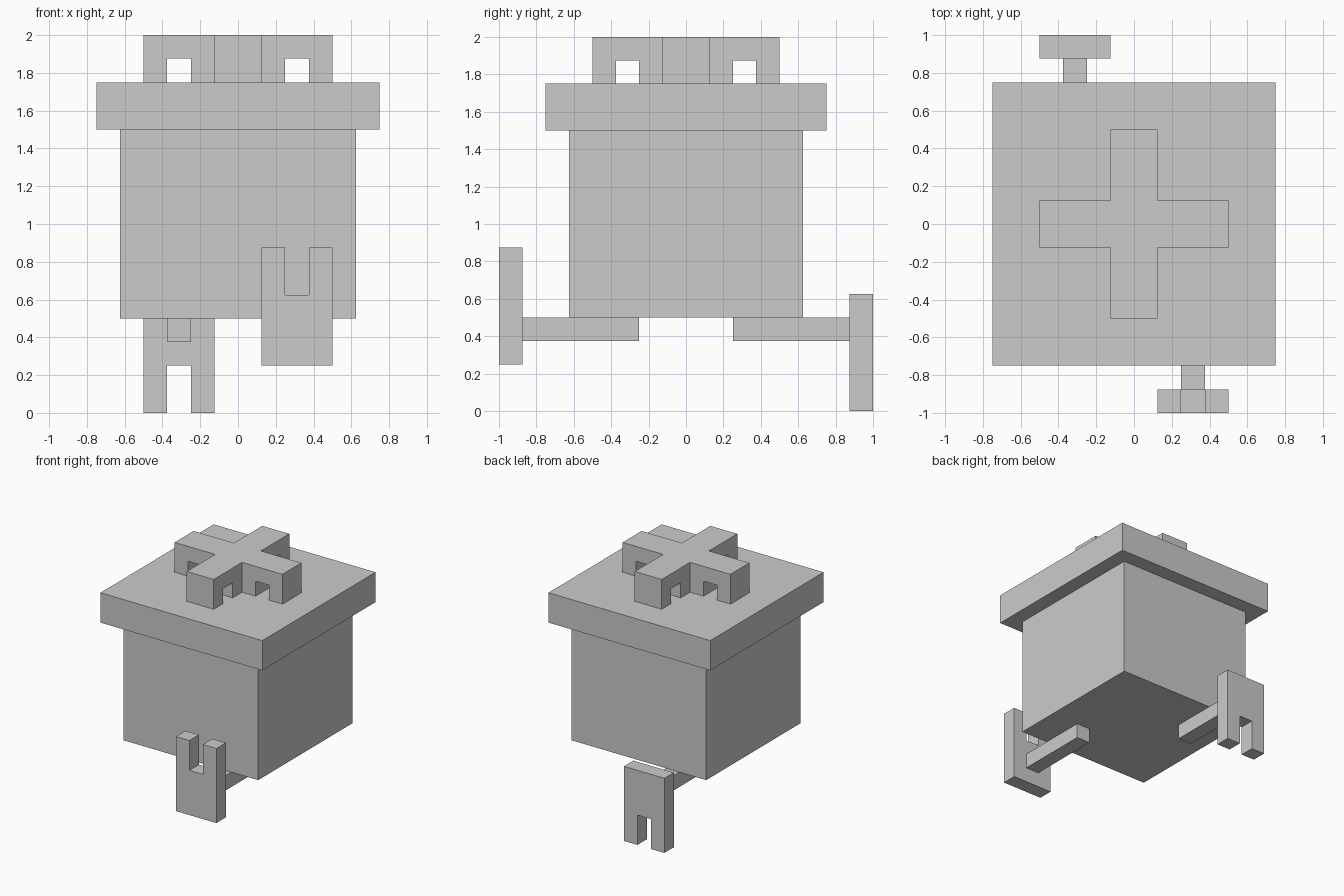
import bpy, bmesh
from math import pi
from mathutils import Matrix, Vector

if "Cube" in bpy.data.objects:
    bpy.data.objects.remove(bpy.data.objects["Cube"])


def finish(name, bm):
    bmesh.ops.recalc_face_normals(bm, faces=bm.faces)
    mesh = bpy.data.meshes.new(name)
    bm.to_mesh(mesh)
    bm.free()
    obj = bpy.data.objects.new(name, mesh)
    bpy.context.collection.objects.link(obj)
    return obj


def box(name, lo, hi):
    lo, hi = Vector(lo), Vector(hi)
    bm = bmesh.new()
    bmesh.ops.create_cube(bm, size=1, matrix=Matrix.Translation((lo + hi) / 2)
                          @ Matrix.Diagonal((*(hi - lo), 1)))
    return finish(name, bm)


def slab(name, profile, y0, y1, turn=0):
    """Extrude an XZ profile from y0 to y1, then turn it about z."""
    bm = bmesh.new()
    face = bm.faces.new([bm.verts.new((x, y0, z)) for x, z in profile])
    ext = bmesh.ops.extrude_face_region(bm, geom=[face])["geom"]
    moved = [g for g in ext if isinstance(g, bmesh.types.BMVert)]
    bmesh.ops.translate(bm, verts=moved, vec=(0, y1 - y0, 0))
    bm.transform(Matrix.Rotation(turn, 4, 'Z'))
    return finish(name, bm)


def notched(x0, x1, n0, n1, z_solid, z_notch, z_open):
    """Rectangle with a slot open at z_open and closed at z_notch."""
    return [(x0, z_solid), (x1, z_solid), (x1, z_open), (n1, z_open),
            (n1, z_notch), (n0, z_notch), (n0, z_open), (x0, z_open)]


# Box and lid
box("box_body", (-.625, -.625, .5), (.625, .625, 1.5))
box("lid", (-.75, -.75, 1.5), (.75, .75, 1.75))

# Bow: central knot and four looped arms
box("bow_knot", (-.125, -.125, 1.75), (.125, .125, 2))
loop = notched(.125, .5, .25, .375, 2, 1.875, 1.75)
for i in range(4):
    slab(f"bow_loop_{i + 1}", loop, -.125, .125, i * pi / 2)

# Legs and forked feet: the front foot points up, the back foot points down
feet = (("front", 0, (.25, .625, .875)), ("back", pi, (.625, .25, 0)))
for side, turn, heights in feet:
    leg = [(.25, .375), (.375, .375), (.375, .5), (.25, .5)]
    slab(f"{side}_leg", leg, -.875, -.25, turn)
    slab(f"{side}_foot", notched(.125, .5, .25, .375, *heights), -1, -.875, turn)
